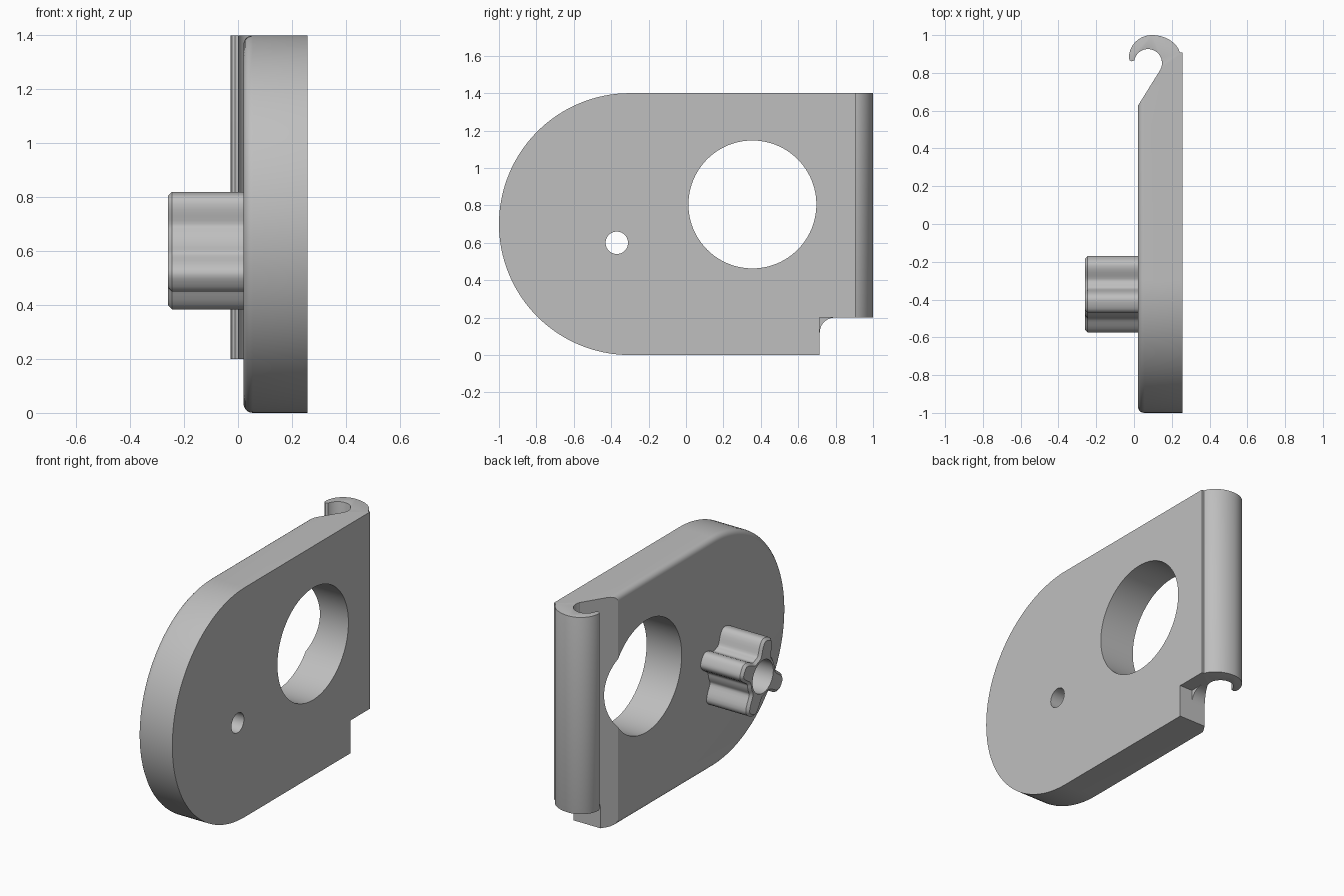
import bpy, bmesh
from math import cos, sin, pi, radians, exp

default = bpy.data.objects.get("Cube")
if default:
    bpy.data.objects.remove(default, do_unlink=True)

grey = bpy.data.materials.new("plain grey")
grey.use_nodes = True
colour = (0.52, 0.52, 0.52, 1)
grey.diffuse_color = colour
grey.node_tree.nodes["Principled BSDF"].inputs["Base Color"].default_value = colour


def arc(cx, cy, rx, ry, a0, a1, n):
    """Points on an elliptical arc, angles in degrees."""
    steps = [radians(a0 + (a1 - a0) * i / n) for i in range(n + 1)]
    return [(cx + rx * cos(a), cy + ry * sin(a)) for a in steps]


def prism(name, points, low, high, axis, rounded=None, radius=0.0, segments=4):
    """Extrude a profile along x (points are y, z) or z (points are x, y)."""
    bm = bmesh.new()

    def place(p, t):
        return (t, p[0], p[1]) if axis == "x" else (p[0], p[1], t)

    a = [bm.verts.new(place(p, low)) for p in points]
    b = [bm.verts.new(place(p, high)) for p in points]
    bm.faces.new(a)
    bm.faces.new(b)
    for i in range(len(points)):
        j = (i + 1) % len(points)
        bm.faces.new((a[i], a[j], b[j], b[i]))
    bmesh.ops.recalc_face_normals(bm, faces=bm.faces)
    if rounded:
        edges = [e for e in bm.edges if rounded(e.verts[0].co, e.verts[1].co)]
        bmesh.ops.bevel(bm, geom=edges, offset=radius, segments=segments,
                        profile=0.5, affect="EDGES", clamp_overlap=True)
    mesh = bpy.data.meshes.new(name)
    bm.to_mesh(mesh)
    bm.free()
    obj = bpy.data.objects.new(name, mesh)
    bpy.context.collection.objects.link(obj)
    mesh.materials.append(grey)
    return obj


def make_active(obj):
    bpy.ops.object.select_all(action="DESELECT")
    obj.select_set(True)
    bpy.context.view_layer.objects.active = obj


def cut(obj, cutter):
    """Subtract a cutter and apply the result."""
    make_active(obj)
    mod = obj.modifiers.new("cut", "BOOLEAN")
    mod.operation = "DIFFERENCE"
    mod.solver = "EXACT"
    mod.object = cutter
    bpy.ops.object.modifier_apply(modifier=mod.name)


def round_cutter(y, z, r, n=64):
    return prism("round_cutter", arc(y, z, r, r, 0, 360 - 360 / n, n - 1), -0.5, 0.5, "x")


INNER, OUTER, JOIN = 0.02, 0.257, 0.82

# Plate with a round nose and a notched lower corner
outline = arc(-0.3, 0.7, 0.7, 0.7, 90, 270, 64)
outline += [(0.715, 0), (0.715, 0.2), (JOIN, 0.2), (JOIN, 1.4)]


def plate_rim(p, q):
    on_inner = max(p.x, q.x) < INNER + 0.001
    notch = min(p.y, q.y) > 0.7
    return on_inner and not notch


plate = prism("plate", outline, INNER, OUTER, "x", plate_rim, 0.035, 5)

# Fillet inside the notch, on the inner side only
notch_fillet = prism("notch_fillet",
                     [(0.715, 0.2)] + arc(0.795, 0.12, 0.08, 0.08, 180, 90, 10),
                     INNER, 0.17, "x")

# Slope that thins the plate towards the hook, and the holes
wedge = prism("wedge_cutter",
              [(INNER, 0.625), (0.1416, JOIN), (0.1416, 1), (-0.2, 1), (-0.2, 0.625)],
              -0.5, 2, "z")
large_hole = round_cutter(0.355, 0.805, 0.342, 96)
pin_hole = round_cutter(-0.37, 0.6, 0.06, 40)
for cutter in (wedge, large_hole, pin_hole):
    cut(plate, cutter)
cut(notch_fillet, wedge)

# Curled hook along the back edge
profile = [(OUTER, JOIN), (OUTER, 0.907), (0.246, 0.907)]
profile += arc(0.095, 0.88, 0.152, 0.12, 13, 90, 16)
profile += arc(0.095, 0.88, 0.122, 0.12, 90, 180, 16)[1:]
profile += [(-0.023, 0.866), (-0.012, 0.861), (-0.002, 0.865)]
profile += arc(0.074, 0.852, 0.074, 0.074, 170, -24, 28)
profile += [(0.1416, JOIN)]


def hook_rim(p, q):
    flat_end = abs(p.z - q.z) < 0.001
    return flat_end and min(p.y, q.y) > JOIN + 0.01 and max(p.x, q.x) < 0.247


hook = prism("hook", profile, 0.2, 1.4, "z", hook_rim, 0.01, 3)

# Lobed knob: (angle, tip radius) of each lobe, measured from the front
lobes = [(75, 0.223), (-32, 0.225), (-118, 0.232), (152, 0.215)]
core = 0.128
star = []
for i in range(120):
    angle = 2 * pi * i / 120
    r = core
    for lobe, tip in lobes:
        gap = (angle - radians(lobe) + pi) % (2 * pi) - pi
        r += (tip - core) * exp(-(gap / 0.37) ** 4)
    star.append((-0.37 - r * cos(angle), 0.6 + r * sin(angle)))


def knob_rim(p, q):
    return max(p.x, q.x) < -0.25


knob = prism("knob", star, -0.26, INNER, "x", knob_rim, 0.015, 1)
bore = round_cutter(-0.37, 0.6, 0.1, 48)
cut(knob, bore)

for cutter in (wedge, large_hole, pin_hole, bore):
    bpy.data.objects.remove(cutter, do_unlink=True)

for obj in (plate, notch_fillet, hook, knob):
    make_active(obj)
    bpy.ops.object.shade_smooth_by_angle(angle=radians(30))
